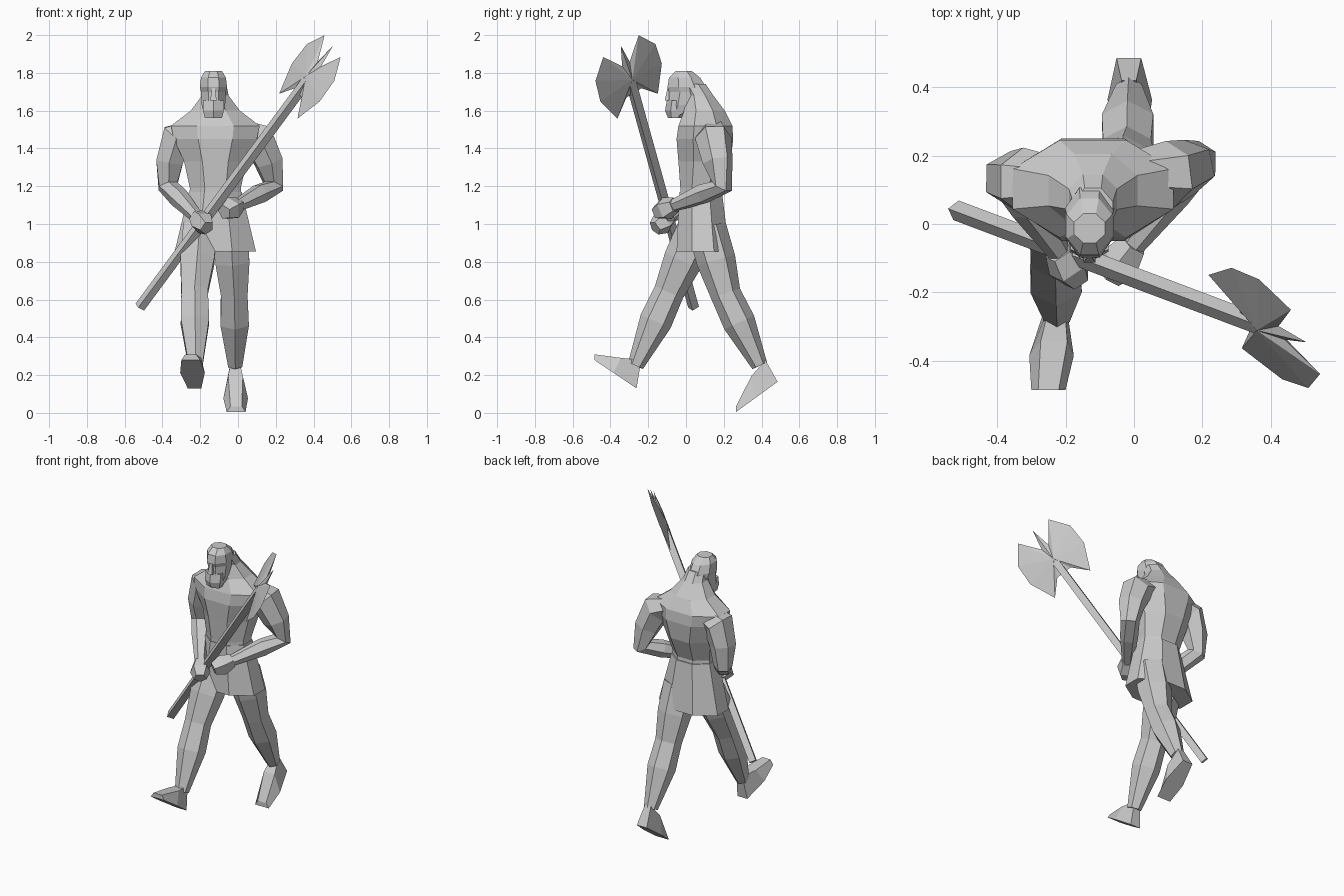
import bpy, bmesh, math
from mathutils import Vector

cube = bpy.data.objects.get("Cube")
if cube:
    bpy.data.objects.remove(cube)

shade = 0.6
grey = bpy.data.materials.new("plain_grey")
grey.use_nodes = True
grey.diffuse_color = (shade, shade, shade, 1)
grey.node_tree.nodes["Principled BSDF"].inputs["Base Color"].default_value = grey.diffuse_color

RIGHT, BACK, UP = Vector((1, 0, 0)), Vector((0, 1, 0)), Vector((0, 0, 1))


def finish(name, bm):
    bmesh.ops.recalc_face_normals(bm, faces=bm.faces[:])
    mesh = bpy.data.meshes.new(name)
    bm.to_mesh(mesh)
    bm.free()
    mesh.materials.append(grey)
    obj = bpy.data.objects.new(name, mesh)
    bpy.context.collection.objects.link(obj)


def skin(name, loops):
    """Bridge equal-sized point loops and cap both ends."""
    bm = bmesh.new()
    rings = [[bm.verts.new(point) for point in loop] for loop in loops]
    for lower, upper in zip(rings, rings[1:]):
        for i in range(len(lower)):
            bm.faces.new((lower[i - 1], lower[i], upper[i], upper[i - 1]))
    bm.faces.new(rings[0])
    bm.faces.new(rings[-1])
    finish(name, bm)


def oval(centre, u, v, width, depth, sides):
    """Polygon ring with flat sides facing along u and v."""
    step = math.pi / sides
    angles = [step * (2 * i + 1) for i in range(sides)]
    return [centre + (u * width * math.cos(a) + v * depth * math.sin(a)) / math.cos(step)
            for a in angles]


def body(name, x, sides, rings):
    """Upright form: each ring is height, half width, front y, back y."""
    skin(name, [oval(Vector((x, (front + back) / 2, z)), RIGHT, BACK, width, (back - front) / 2, sides)
                for z, width, front, back in rings])


def limb(name, points, radii, sides=6):
    """Tapered limb; each ring is carried along the path from the last one."""
    loops = []
    guide = RIGHT + BACK * 0.01
    for i, point in enumerate(points):
        ahead, behind = points[min(i + 1, len(points) - 1)], points[max(i - 1, 0)]
        along = (ahead - behind).normalized()
        guide = (guide - along * guide.dot(along)).normalized()
        loops.append(oval(point, guide, along.cross(guide), radii[i], radii[i], sides))
    skin(name, loops)


def arm(side, shoulder, elbow, wrist, out):
    shoulder, elbow, wrist = Vector(shoulder), Vector(elbow), Vector(wrist)
    collar = shoulder - RIGHT * out * 0.11 + UP * 0.04
    biceps = shoulder.lerp(elbow, 0.5) + RIGHT * out * 0.015
    forearm = elbow.lerp(wrist, 0.4)
    limb(side + "_arm", [collar, shoulder, biceps, elbow, forearm, wrist],
         [0.06, 0.085, 0.07, 0.05, 0.047, 0.03])
    # Fist carries on along the forearm
    limb(side + "_hand", [elbow.lerp(wrist, reach) for reach in (1, 1.2, 1.38)],
         [0.035, 0.052, 0.033], 5)


def leg(side, hip, knee, ankle, heel, toe):
    hip, knee, ankle, heel, toe = map(Vector, (hip, knee, ankle, heel, toe))
    limb(side + "_leg", [hip, hip.lerp(knee, 0.5), knee, knee.lerp(ankle, 0.4), ankle],
         [0.09, 0.09, 0.07, 0.075, 0.037])
    # Wedge foot: sole and upper points at the heel, ball and toe
    tip = toe + UP * 0.03
    sections = [(heel, ankle + (BACK + UP) * 0.03, 0.036),
                (heel.lerp(toe, 0.55), ankle.lerp(tip, 0.35) + UP * 0.02, 0.065),
                (toe, tip, 0.05)]
    loops = []
    for sole, upper, width in sections:
        out = RIGHT * width
        loops.append([sole - out, sole + out, upper + out * 0.6, upper - out * 0.6])
    skin(side + "_foot", loops)


# Torso, rising from the waist into the sloping neck
body("torso", -0.12, 8, [
    (1.08, 0.14, -0.03, 0.19),
    (1.19, 0.135, -0.03, 0.18),
    (1.33, 0.165, -0.04, 0.235),
    (1.45, 0.22, -0.05, 0.25),
    (1.52, 0.235, -0.04, 0.245),
    (1.6, 0.13, -0.01, 0.205),
    (1.68, 0.07, 0, 0.145),
    (1.74, 0.058, -0.03, 0.105)])

# Flared tunic skirt
body("tunic_skirt", -0.12, 8, [
    (0.855, 0.215, -0.05, 0.23),
    (1.17, 0.14, -0.035, 0.19)])

# Head with brow, beard and nose
HEAD_X = -0.13
body("head", HEAD_X, 8, [
    (1.58, 0.05, -0.08, 0.0),
    (1.63, 0.062, -0.09, 0.07),
    (1.7, 0.066, -0.09, 0.11),
    (1.725, 0.072, -0.098, 0.105),
    (1.775, 0.066, -0.09, 0.075),
    (1.81, 0.045, -0.055, 0.03)])
body("beard", HEAD_X, 6, [
    (1.56, 0.045, -0.09, -0.03),
    (1.6, 0.055, -0.103, 0),
    (1.655, 0.055, -0.094, 0)])
body("nose", HEAD_X, 4, [
    (1.655, 0.017, -0.112, -0.08),
    (1.72, 0.008, -0.098, -0.08)])

# Arms, each bent at the elbow toward the shaft
arm("right", (-0.325, 0.125, 1.455), (-0.37, 0.14, 1.2), (-0.22, -0.08, 1.04), -1)
arm("left", (0.105, 0.145, 1.455), (0.19, 0.19, 1.2), (0, -0.06, 1.1), 1)

# Legs in mid stride
leg("right", hip=(-0.2, 0.06, 0.98), knee=(-0.23, -0.09, 0.64), ankle=(-0.225, -0.267, 0.25),
    heel=(-0.23, -0.262, 0.13), toe=(-0.25, -0.485, 0.28))
leg("left", hip=(-0.04, 0.11, 0.98), knee=(-0.02, 0.21, 0.63), ankle=(-0.015, 0.39, 0.25),
    heel=(-0.015, 0.485, 0.165), toe=(-0.01, 0.265, 0.005))

# Axe shaft
bottom, top = Vector((-0.52, 0.04, 0.56)), Vector((0.33, -0.28, 1.71))
along = (top - bottom).normalized()
across = Vector((-0.38, 0.8, 0.46))
across = (across - along * across.dot(along)).normalized()
facing = along.cross(across)
hub = top + along * 0.08
skin("axe_shaft", [oval(end, across, facing, 0.021, 0.021, 4) for end in (bottom, hub)])

# Double axe head: mirrored outline, thick at the middle, sharp at the rim
half = [(0.025, 0.175), (0.118, 0.295), (0.2, 0.185), (0.205, 0.05), (0.135, -0.11), (0.05, -0.02)]
outline = [(0, 0.3)] + half + [(-u, v) for u, v in reversed(half)]
bm = bmesh.new()
rim = [bm.verts.new(top + across * u + along * v) for u, v in outline]
for way in (1, -1):
    peak = bm.verts.new(hub + facing * way * 0.024)
    for i, corner in enumerate(rim):
        bm.faces.new((rim[i - 1], corner, peak))
finish("axe_head", bm)
